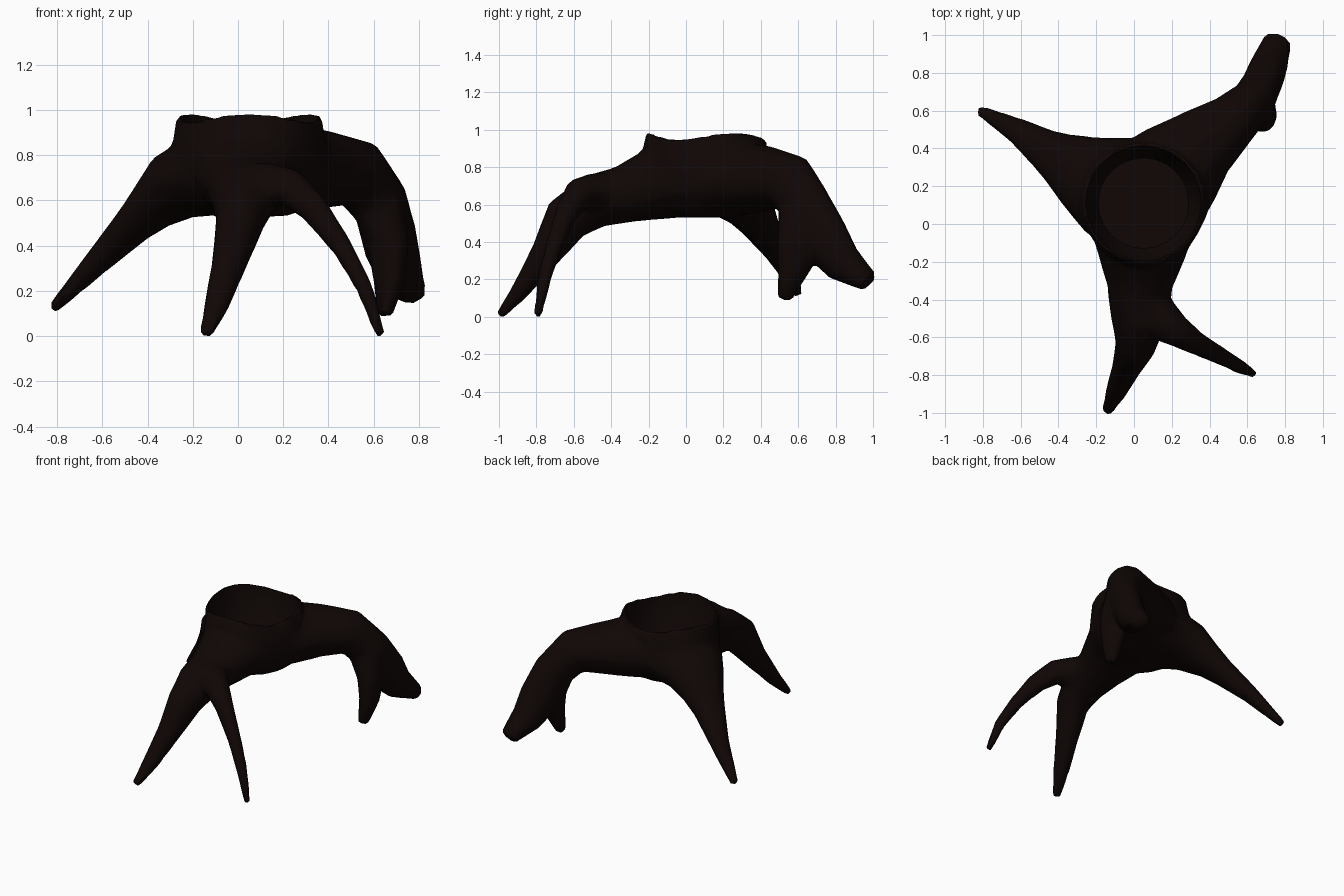
import bpy, bmesh, math
from mathutils import Vector

if "Cube" in bpy.data.objects:
    bpy.data.objects.remove(bpy.data.objects["Cube"])

SIDES = 12
bm = bmesh.new()


def skin_rings(rings):
    """Bridge rings of points into a tube; returns the open end loop."""
    loops = [[bm.verts.new(p) for p in r] for r in rings]
    n = len(loops[0])
    for a, b in zip(loops, loops[1:]):
        for i in range(n):
            j = (i + 1) % n
            bm.faces.new((a[i], a[j], b[j], b[i]))
    bm.faces.new(loops[0][::-1])
    return loops[-1]


def root(path):
    """Tapered root along (x, y, z, half width, half thickness) stations."""
    pts = [Vector(p[:3]) for p in path]
    flat = pts[-1] - pts[0]
    rings = []
    for k, p in enumerate(path):
        t = (pts[min(k + 1, len(pts) - 1)] - pts[max(k - 1, 0)]).normalized()
        side = Vector((-flat.y, flat.x, 0))
        side = (side - t * side.dot(t)).normalized()
        up = t.cross(side)
        rings.append([pts[k] + side * p[3] * math.cos(a) + up * p[4] * math.sin(a)
                      for a in (2 * math.pi * i / SIDES for i in range(SIDES))])
    bm.faces.new(skin_rings(rings))


# trunk with an uneven cut on top
def ring(r, z, wave=0.0, flare=0.0, n=24):
    pts = []
    for i in range(n):
        a = 2 * math.pi * i / n
        q = r + flare * math.sin(3 * a)
        pts.append((0.05 + q * math.cos(a), 0.11 + q * math.sin(a), z + wave * math.sin(3 * a)))
    return pts


bm.faces.new(skin_rings([ring(.16, .545), ring(.25, .575), ring(.355, .68, 0, .03),
                         ring(.355, .8, 0, .025), ring(.335, .89, 0, .01),
                         ring(.322, .985, .02), ring(.2, .965, .01), ring(.05, .95)]))

# left root
root([(.05, .12, .73, .3, .17), (-.14, .21, .735, .28, .19), (-.27, .275, .68, .21, .16),
      (-.38, .34, .585, .15, .11), (-.47, .395, .5, .112, .085), (-.62, .495, .345, .07, .058),
      (-.82, .602, .135, .03, .026)])
# back right root and its small spur
root([(.1, .16, .73, .3, .17), (.23, .3, .755, .27, .195), (.37, .43, .755, .2, .175),
      (.53, .555, .735, .145, .155), (.63, .65, .6, .12, .14), (.675, .74, .43, .105, .15),
      (.715, .84, .3, .1, .11), (.765, .98, .2, .075, .055)])
root([(.62, .6, .6, .12, .1), (.665, .6, .42, .09, .12), (.67, .575, .27, .07, .09),
      (.65, .525, .105, .035, .04)])
# front root and its right-hand branch
root([(.05, .05, .73, .29, .18), (.04, -.15, .735, .24, .2), (.03, -.33, .67, .175, .155),
      (.025, -.5, .63, .15, .145), (.01, -.64, .535, .11, .13), (-.035, -.75, .35, .08, .085),
      (-.095, -.89, .15, .057, .05), (-.143, -.995, .02, .03, .025)])
root([(.04, -.42, .65, .16, .13), (.13, -.5, .68, .12, .105), (.23, -.57, .675, .085, .085),
      (.335, -.635, .58, .062, .068), (.46, -.7, .41, .048, .048), (.56, -.755, .23, .039, .039),
      (.633, -.793, .015, .024, .024)])


def make_object(name):
    """Turn the current bmesh into a named object and start afresh."""
    bmesh.ops.recalc_face_normals(bm, faces=bm.faces)
    mesh = bpy.data.meshes.new(name)
    bm.to_mesh(mesh)
    bm.clear()
    ob = bpy.data.objects.new(name, mesh)
    bpy.context.collection.objects.link(ob)
    return ob


stump = make_object("stump_with_roots")

# hollow in the top of the trunk
bm.faces.new(skin_rings([ring(.24, .72), ring(.3, .85), ring(.312, 1.1)]))
hollow = make_object("hollow_cutter")
hollow.hide_render = True

# fuse the parts into one skin, soften the joins, then reduce to low-poly facets
m = stump.modifiers.new("fuse", 'REMESH')
m.mode = 'VOXEL'
m.voxel_size = 0.015
m = stump.modifiers.new("soften", 'SMOOTH')
m.factor, m.iterations = 0.5, 10
m = stump.modifiers.new("facet", 'DECIMATE')
m.ratio = 0.05
m = stump.modifiers.new("hollow", 'BOOLEAN')
m.operation, m.object = 'DIFFERENCE', hollow
bpy.context.view_layer.objects.active = stump
stump.select_set(True)
for name in [x.name for x in stump.modifiers]:
    bpy.ops.object.modifier_apply(modifier=name)
bpy.data.objects.remove(hollow)
bpy.ops.object.shade_smooth_by_angle(angle=math.radians(35))

# dark bark
bark = bpy.data.materials.new("dark_bark")
bark.diffuse_color = (0.005, 0.002, 0.0017, 1)
bark.use_nodes = True
bark.node_tree.nodes["Principled BSDF"].inputs["Base Color"].default_value = bark.diffuse_color
stump.data.materials.clear()
stump.data.materials.append(bark)

# stand on the ground
low = min(v.co.z for v in stump.data.vertices)
for v in stump.data.vertices:
    v.co.z -= low
